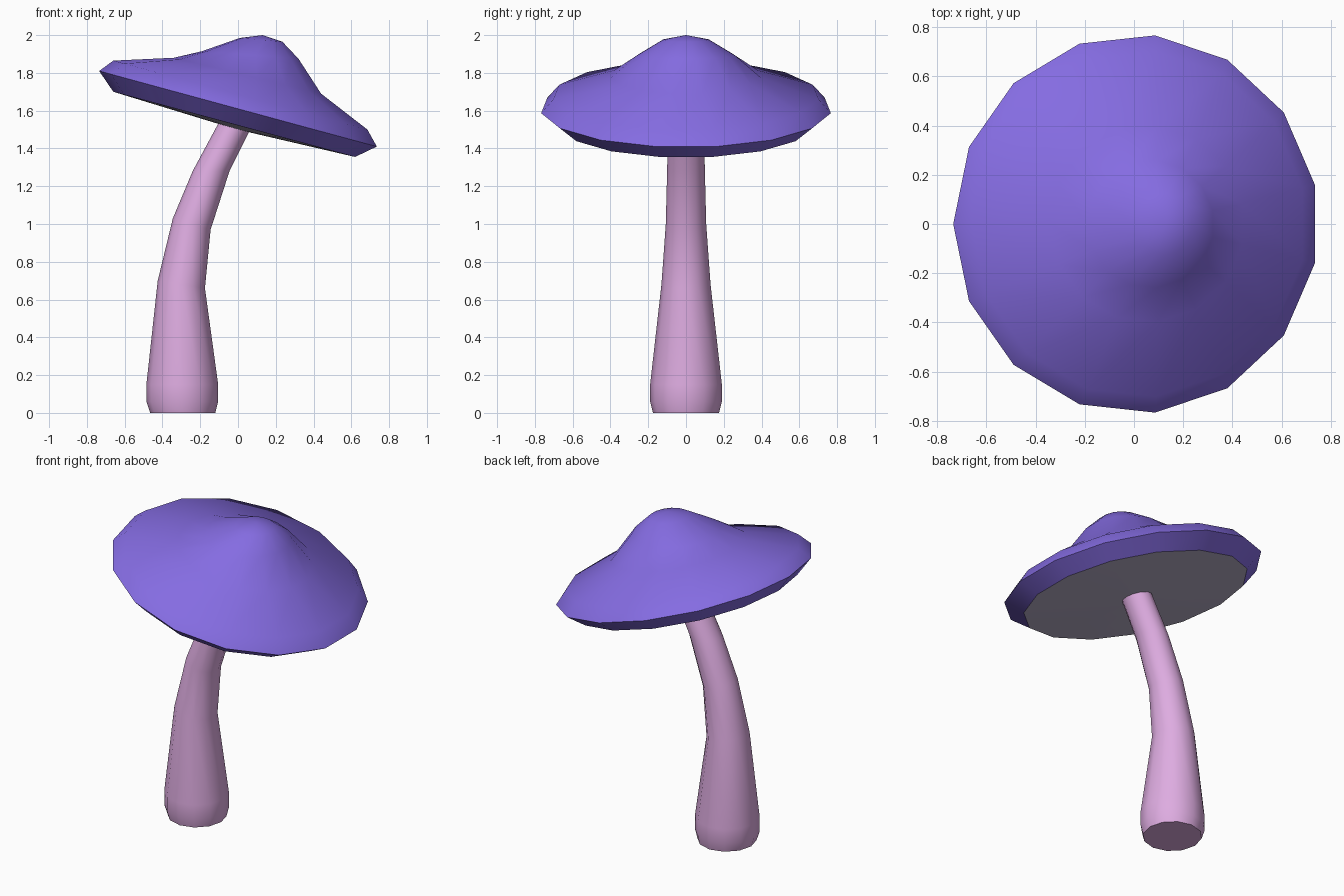
import bpy, bmesh
from math import sin, cos, pi, radians
from mathutils import Vector

cube = bpy.data.objects.get("Cube")
if cube:
    bpy.data.objects.remove(cube, do_unlink=True)


def material(name, rgb):
    """Flat material from 0-255 display values, converted to linear."""
    col = [((c / 255 + 0.055) / 1.055) ** 2.4 for c in rgb] + [1]
    m = bpy.data.materials.new(name)
    m.use_nodes = True
    m.diffuse_color = col
    m.node_tree.nodes["Principled BSDF"].inputs["Base Color"].default_value = col
    return m


def loft(name, sides, rings, mat, start=None, end=None, smooth=60):
    """Skin tilted rings. Each ring is (left x, left z, right x, right z, y radius);
    start and end are optional tips (x, z), else the ends are closed flat."""
    bm = bmesh.new()
    reach = cos(pi / sides) if sides % 2 else 1
    loops = []
    for lx, lz, rx, rz, ry in rings:
        left, right = Vector((lx, 0, lz)), Vector((rx, 0, rz))
        half = (right - left) / (1 + reach)
        mid = left + half
        loops.append([bm.verts.new(mid - half * cos(a) + Vector((0, ry * sin(a), 0)))
                      for a in (2 * pi * i / sides for i in range(sides))])
    for a, b in zip(loops, loops[1:]):
        for i in range(sides):
            j = (i + 1) % sides
            bm.faces.new((a[i], a[j], b[j], b[i]))
    for loop, tip in ((loops[0], start), (loops[-1], end)):
        if tip == "open":
            continue
        if tip:
            v = bm.verts.new((tip[0], 0, tip[1]))
            for i in range(sides):
                bm.faces.new((loop[i], loop[(i + 1) % sides], v))
        else:
            bm.faces.new(loop)
    bmesh.ops.recalc_face_normals(bm, faces=bm.faces)
    if start == "open" and bm.faces[:][-1].normal.z > 0 and name == "cap_underside":
        bmesh.ops.reverse_faces(bm, faces=bm.faces)
    me = bpy.data.meshes.new(name)
    bm.to_mesh(me)
    bm.free()
    ob = bpy.data.objects.new(name, me)
    bpy.context.collection.objects.link(ob)
    me.materials.append(mat)
    bpy.ops.object.select_all(action="DESELECT")
    ob.select_set(True)
    bpy.context.view_layer.objects.active = ob
    bpy.ops.object.shade_smooth_by_angle(angle=radians(smooth))
    return ob


violet = material("violet", (133, 108, 226))
pink = material("pale_pink", (222, 172, 225))
grey = material("lavender_grey", (182, 174, 198))

# Bent stem, from the foot up into the cap
loft("stem", 12, [
    (-.465, 0, -.12, 0, .175),
    (-.485, .06, -.105, .06, .19),
    (-.485, .15, -.105, .15, .19),
    (-.425, .7, -.175, .66, .13),
    (-.345, 1.03, -.145, .97, .107),
    (-.24, 1.28, -.045, 1.28, .1),
    (-.1, 1.54, .06, 1.49, .095),
    (-.06, 1.62, .1, 1.57, .09)], pink)

# Tilted cap with a pointed crown and rolled rim
lip = (-.66, 1.7, .62, 1.355, .67)
loft("cap", 15, [
    (.01, 1.985, .235, 1.965, .125),
    (-.19, 1.915, .32, 1.875, .26),
    (-.34, 1.88, .44, 1.69, .4),
    (-.66, 1.865, .685, 1.5, .705),
    (-.735, 1.81, .735, 1.41, .771),
    lip], violet, start=(.13, 2), end="open", smooth=80)

# Shallow underside that bulges slightly toward the stem
loft("cap_underside", 15, [lip, (-.12, 1.535, .07, 1.483, .1)],
     grey, start="open", end=(-.025, 1.508), smooth=80)
